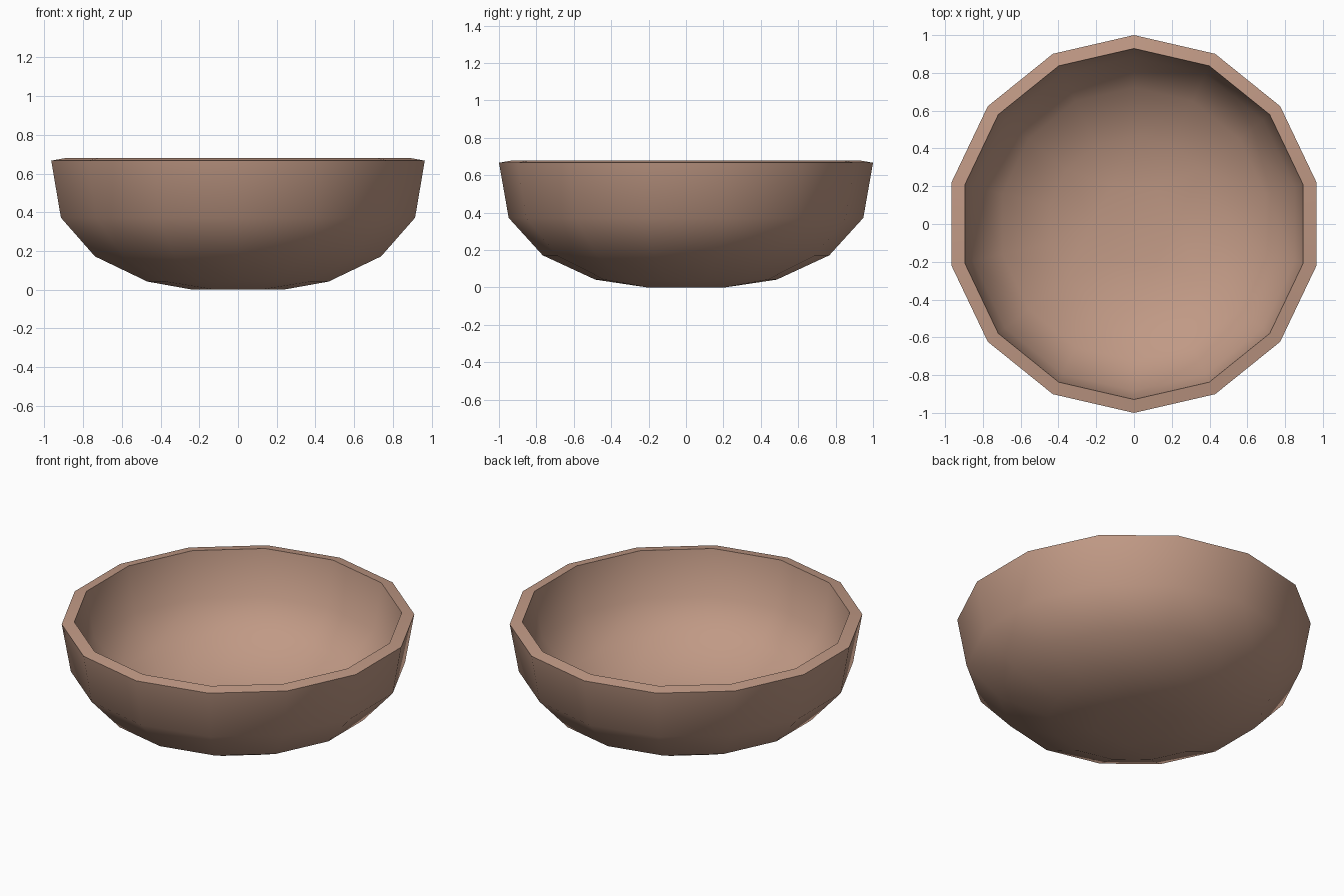
import bpy, bmesh, math

if "Cube" in bpy.data.objects:
    bpy.data.objects.remove(bpy.data.objects["Cube"])

SIDES = 14
# outer profile from rim down: radius, height
PROFILE = [(1.0, 0.667), (0.948, 0.372), (0.766, 0.172), (0.485, 0.042)]

mat = bpy.data.materials.new("clay brown")
mat.diffuse_color = (0.53, 0.32, 0.235, 1)
mat.use_nodes = True
mat.node_tree.nodes["Principled BSDF"].inputs["Base Color"].default_value = mat.diffuse_color

bm = bmesh.new()


def ring(radius, z, sides, start):
    """Regular polygon of vertices, slightly narrower in x."""
    angles = [start + 2 * math.pi * i / sides for i in range(sides)]
    return [bm.verts.new((0.99 * radius * math.cos(a), radius * math.sin(a), z)) for a in angles]


rings = [ring(r, z, SIDES, math.pi / 2) for r, z in PROFILE]

# faceted underside: hull from the lowest ring to a six-sided base
base = ring(0.236, 0.0, 6, 0)
bmesh.ops.convex_hull(bm, input=rings[-1] + base)
low = set(rings[-1])
cap = [f for f in bm.faces if all(v in low for v in f.verts)]
bmesh.ops.delete(bm, geom=cap, context='FACES_ONLY')
inner_edges = [e for e in bm.edges if not e.link_faces]
bmesh.ops.delete(bm, geom=inner_edges, context='EDGES_FACES')

# side walls
for upper, lower in zip(rings, rings[1:]):
    for i in range(SIDES):
        j = (i + 1) % SIDES
        bm.faces.new((upper[i], lower[i], lower[j], upper[j]))
bmesh.ops.recalc_face_normals(bm, faces=bm.faces[:])
# an open shell: make sure it faces outward
bm.normal_update()
if sum(f.normal.dot(f.calc_center_median().xy.to_3d()) for f in bm.faces) < 0:
    bmesh.ops.reverse_faces(bm, faces=bm.faces[:])

mesh = bpy.data.meshes.new("bowl")
bm.to_mesh(mesh)
bm.free()
mesh.materials.append(mat)
bowl = bpy.data.objects.new("bowl", mesh)
bpy.context.collection.objects.link(bowl)

# wall thickness, grown inward
solid = bowl.modifiers.new("wall", 'SOLIDIFY')
solid.thickness = 0.072
solid.offset = -1

bpy.context.view_layer.objects.active = bowl
bowl.select_set(True)
bpy.ops.object.modifier_apply(modifier=solid.name)
bpy.ops.object.shade_smooth_by_angle(angle=math.radians(50))
